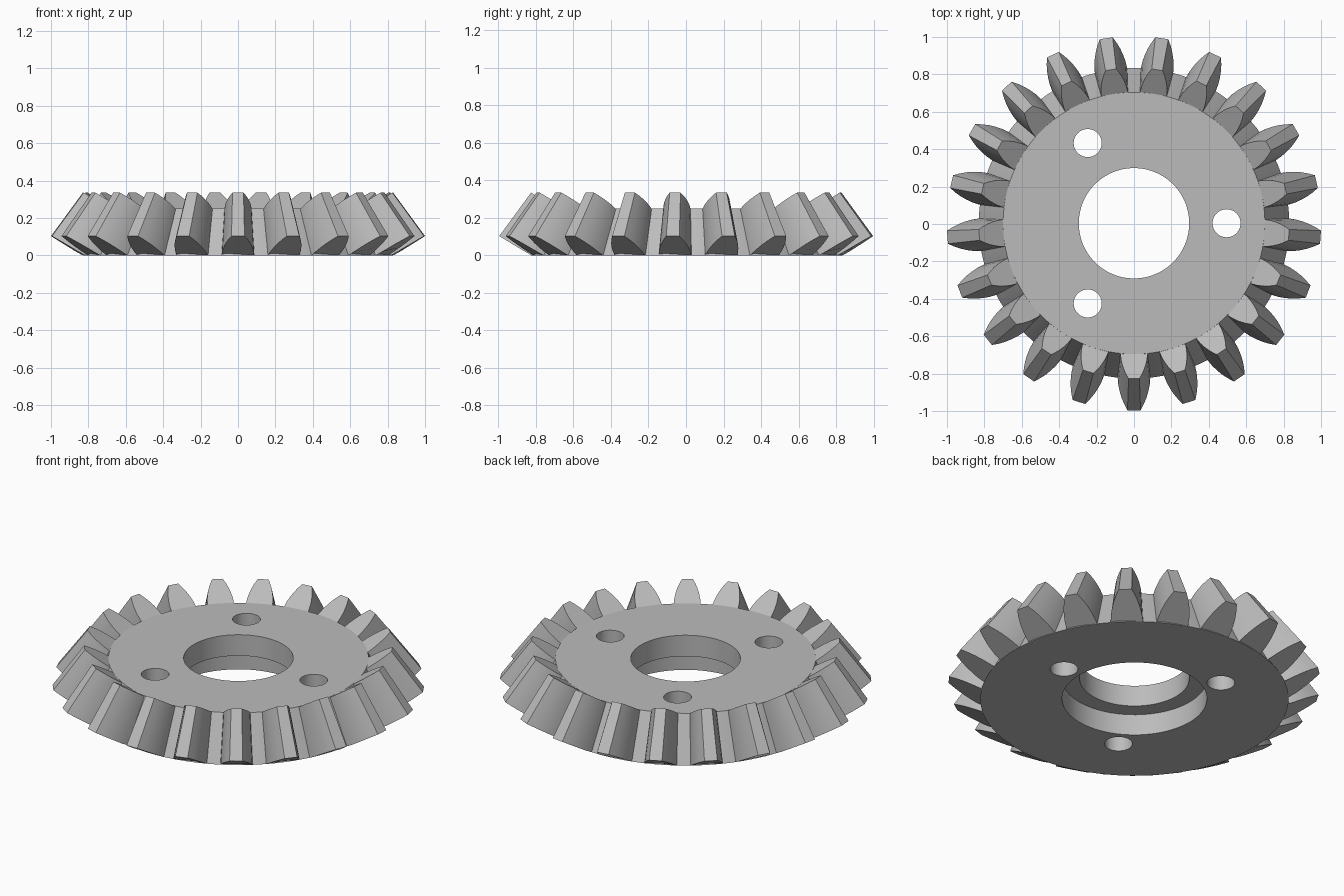
import bpy
import bmesh
from math import cos, sin, pi, radians
from mathutils import Matrix, Vector

cube = bpy.data.objects.get("Cube")
if cube:
    bpy.data.objects.remove(cube, do_unlink=True)

TEETH = 21
SHIFT = Vector((0, 0.004, 0))

# Single grey metal
metal = bpy.data.materials.new("grey_metal")
metal.use_nodes = True
colour = (0.5, 0.5, 0.5, 1)
metal.diffuse_color = colour
metal.node_tree.nodes["Principled BSDF"].inputs["Base Color"].default_value = colour


def make_object(name, bm):
    bmesh.ops.recalc_face_normals(bm, faces=bm.faces)
    mesh = bpy.data.meshes.new(name)
    bm.to_mesh(mesh)
    bm.free()
    mesh.materials.append(metal)
    obj = bpy.data.objects.new(name, mesh)
    obj.location = SHIFT
    bpy.context.collection.objects.link(obj)
    return obj


def select_only(obj):
    bpy.ops.object.select_all(action='DESELECT')
    obj.select_set(True)
    bpy.context.view_layer.objects.active = obj


def lathe(profile, segments):
    """Closed (radius, height) profile revolved around z."""
    bm = bmesh.new()
    rings = [[bm.verts.new((r * cos(2 * pi * i / segments), r * sin(2 * pi * i / segments), z))
              for i in range(segments)] for r, z in profile]
    for k, ring in enumerate(rings):
        above = rings[(k + 1) % len(rings)]
        for i in range(segments):
            j = (i + 1) % segments
            bm.faces.new((ring[i], ring[j], above[j], above[i]))
    return bm


# Conical body with stepped bore
body = make_object("gear_body", lathe(
    [(0.39, 0), (0.83, 0), (0.70, 0.25), (0.295, 0.25), (0.295, 0.125), (0.39, 0.125)], 96))

# Three bolt holes through the body
bm = bmesh.new()
for k in range(3):
    a = 2 * pi * k / 3
    bmesh.ops.create_cone(bm, cap_ends=True, segments=40, radius1=0.075, radius2=0.075, depth=1,
                          matrix=Matrix.Translation((0.495 * cos(a), 0.495 * sin(a), 0.1)))
cutter = make_object("bolt_hole_cutter", bm)
cutter.hide_render = True
select_only(body)
mod = body.modifiers.new("bolt_holes", 'BOOLEAN')
mod.object = cutter
mod.solver = 'EXACT'
bpy.ops.object.modifier_apply(modifier=mod.name)
bpy.data.objects.remove(cutter, do_unlink=True)

# Tooth cross-section: (height fraction, half width), first row buried in the body
SECTION = [(-0.15, 0.087), (0, 0.087), (0.2, 0.084), (0.4, 0.077),
           (0.6, 0.067), (0.8, 0.053), (1, 0.035)]


def tooth_end(bm, root, tip, scale):
    """Outline of one end of a tooth that points along -y."""
    rows = []
    for t, w in SECTION:
        r = root[0] + (tip[0] - root[0]) * t
        z = max(root[1] + (tip[1] - root[1]) * t, 0.002)
        rows.append((w * scale, -r, z))
    outline = rows + [(-x, y, z) for x, y, z in reversed(rows)]
    return [bm.verts.new(p) for p in outline]


# Ring of tapered teeth
bm = bmesh.new()
for k in range(TEETH):
    outer = tooth_end(bm, (0.83, 0), (1.0, 0.103), 1)
    inner = tooth_end(bm, (0.70, 0.25), (0.83, 0.335), 0.83)
    n = len(outer)
    for i in range(n):
        j = (i + 1) % n
        bm.faces.new((outer[i], outer[j], inner[j], inner[i]))
    bm.faces.new(outer)
    bm.faces.new(inner)
    bmesh.ops.rotate(bm, verts=outer + inner, cent=(0, 0, 0),
                     matrix=Matrix.Rotation(2 * pi * k / TEETH, 3, 'Z'))
teeth = make_object("gear_teeth", bm)

for obj in (body, teeth):
    select_only(obj)
    bpy.ops.object.shade_smooth_by_angle(angle=radians(22))
